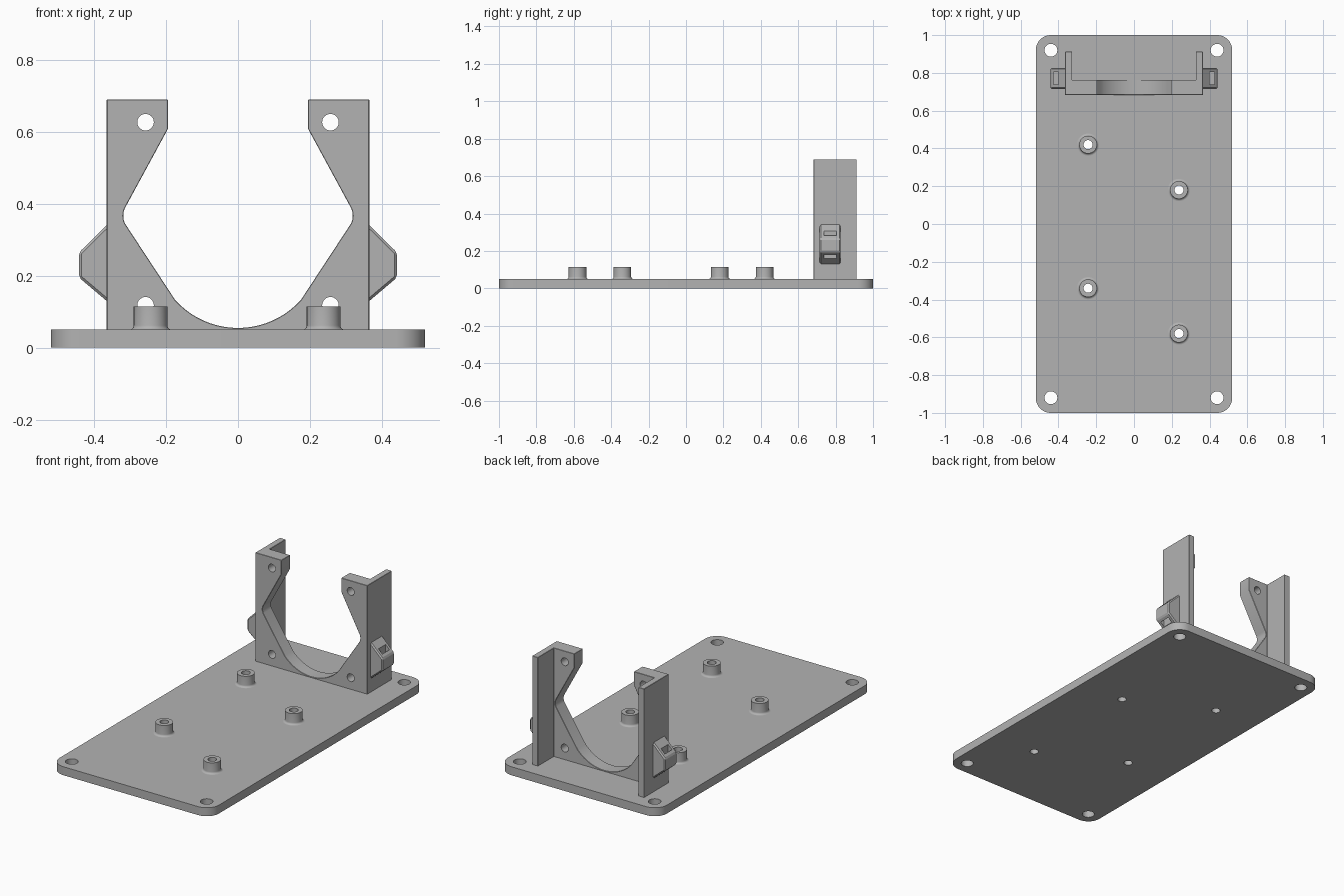
import bpy, bmesh, math
from mathutils import Matrix, Vector

if "Cube" in bpy.data.objects:
    bpy.data.objects.remove(bpy.data.objects["Cube"], do_unlink=True)

grey = bpy.data.materials.new("grey plastic")
grey.use_nodes = True
grey.diffuse_color = (0.45, 0.45, 0.45, 1)
grey.node_tree.nodes["Principled BSDF"].inputs["Base Color"].default_value = grey.diffuse_color


def finish(name, bm):
    bmesh.ops.recalc_face_normals(bm, faces=bm.faces)
    mesh = bpy.data.meshes.new(name)
    bm.to_mesh(mesh)
    bm.free()
    obj = bpy.data.objects.new(name, mesh)
    bpy.context.collection.objects.link(obj)
    mesh.materials.append(grey)
    return obj


def activate(obj):
    bpy.ops.object.select_all(action='DESELECT')
    obj.select_set(True)
    bpy.context.view_layer.objects.active = obj


def apply(obj, kind, **settings):
    mod = obj.modifiers.new(kind.lower(), kind)
    for key, value in settings.items():
        setattr(mod, key, value)
    activate(obj)
    bpy.ops.object.modifier_apply(modifier=mod.name)


def combine(obj, other, operation='DIFFERENCE'):
    apply(obj, 'BOOLEAN', object=other, operation=operation, solver='EXACT')
    bpy.data.objects.remove(other, do_unlink=True)


def smooth(obj):
    activate(obj)
    bpy.ops.object.shade_smooth_by_angle(angle=math.radians(30))


def extrude(name, points, offset):
    """Prism from a flat outline."""
    bm = bmesh.new()
    face = bm.faces.new([bm.verts.new(p) for p in points])
    out = bmesh.ops.extrude_face_region(bm, geom=[face])
    verts = [v for v in out["geom"] if isinstance(v, bmesh.types.BMVert)]
    bmesh.ops.translate(bm, verts=verts, vec=offset)
    return finish(name, bm)


def box(name, x, y, z):
    pts = [(x[0], y[0], z[0]), (x[1], y[0], z[0]), (x[1], y[1], z[0]), (x[0], y[1], z[0])]
    return extrude(name, pts, (0, 0, z[1] - z[0]))


def drill(obj, centre, radius, depth, axis='Z'):
    bm = bmesh.new()
    bmesh.ops.create_cone(bm, cap_ends=True, segments=32, radius1=radius, radius2=radius, depth=depth)
    turn = Matrix.Rotation(math.pi / 2, 4, 'X') if axis == 'Y' else Matrix()
    bm.transform(Matrix.Translation(centre) @ turn)
    cutter = finish("drill", bm)
    cutter.hide_render = True
    combine(obj, cutter)


def arc(cx, cy, r, start, end, steps):
    angles = [math.radians(start + (end - start) * i / steps) for i in range(steps + 1)]
    return [(cx + r * math.cos(a), cy + r * math.sin(a)) for a in angles]


STANDOFFS = [(-0.243, 0.42), (0.238, 0.18), (-0.243, -0.34), (0.238, -0.58)]

# Base plate with rounded corners and through holes
corners = [(1, 1, 0), (-1, 1, 90), (-1, -1, 180), (1, -1, 270)]
outline = [p for sx, sy, a in corners for p in arc(sx * 0.44, sy * 0.92, 0.08, a, a + 90, 12)]
base = extrude("base_plate", [(x, y, 0) for x, y in outline], (0, 0, 0.05))
for sx, sy, _ in corners:
    drill(base, (sx * 0.44, sy * 0.92, 0.025), 0.034, 0.2)
for x, y in STANDOFFS:
    drill(base, (x, y, 0.025), 0.024, 0.2)
smooth(base)

# Hollow standoffs with a flared foot
flare = [(r, z) for r, z in arc(0.059, 0.062, 0.012, 270, 180, 5)]
ring = [(0.024, 0.05)] + flare + [(0.047, 0.115), (0.024, 0.115)]
for i, (x, y) in enumerate(STANDOFFS):
    bm = bmesh.new()
    verts = [bm.verts.new((r, 0, z)) for r, z in ring]
    edges = [bm.edges.new((verts[k], verts[(k + 1) % len(verts)])) for k in range(len(verts))]
    bmesh.ops.spin(bm, geom=verts + edges, cent=(0, 0, 0), axis=(0, 0, 1),
                   angle=2 * math.pi, steps=32, use_merge=True)
    bmesh.ops.remove_doubles(bm, verts=bm.verts, dist=0.0001)
    bm.transform(Matrix.Translation((x, y, 0)))
    smooth(finish(f"standoff_{i + 1}", bm))

# Fan bracket: front plate with a hollow centre, open at the top
bowl = arc(0, 0.29, 0.235, 270, 318, 10)
waist = arc(0.269, 0.367, 0.05, -27, 28, 8)
half = bowl + waist + [(0.195, 0.608), (0.195, 0.69), (0.365, 0.69), (0.365, 0.04)]
profile = half + [(-x, z) for x, z in reversed(half[1:])]
bracket = extrude("fan_bracket", [(x, 0.683, z) for x, z in profile], (0, 0.08, 0))
for s in (-1, 1):
    wall = box("side_wall", sorted((s * 0.328, s * 0.365)), (0.683, 0.912), (0.04, 0.69))
    combine(bracket, wall, 'UNION')
apply(bracket, 'BEVEL', width=0.007, segments=1, limit_method='ANGLE', angle_limit=math.radians(50))
for s in (-1, 1):
    for z in (0.627, 0.118):
        drill(bracket, (s * 0.257, 0.72, z), 0.023, 0.2, 'Y')
smooth(bracket)

# Cable tie lugs on the outer walls, each with a vertical slot
for s, side in ((1, "left"), (-1, "right")):
    lug_side = [(0.345, 0.36), (0.442, 0.265), (0.442, 0.195), (0.345, 0.113)]
    lug = extrude(side + "_cable_lug", [(s * x, 0.715, z) for x, z in lug_side], (0, 0.112, 0))
    apply(lug, 'BEVEL', width=0.007, segments=1, limit_method='ANGLE', angle_limit=math.radians(30))
    slot = box("slot", sorted((s * 0.4, s * 0.425)), (0.738, 0.804), (0.0, 0.5))
    slot.hide_render = True
    combine(lug, slot)
